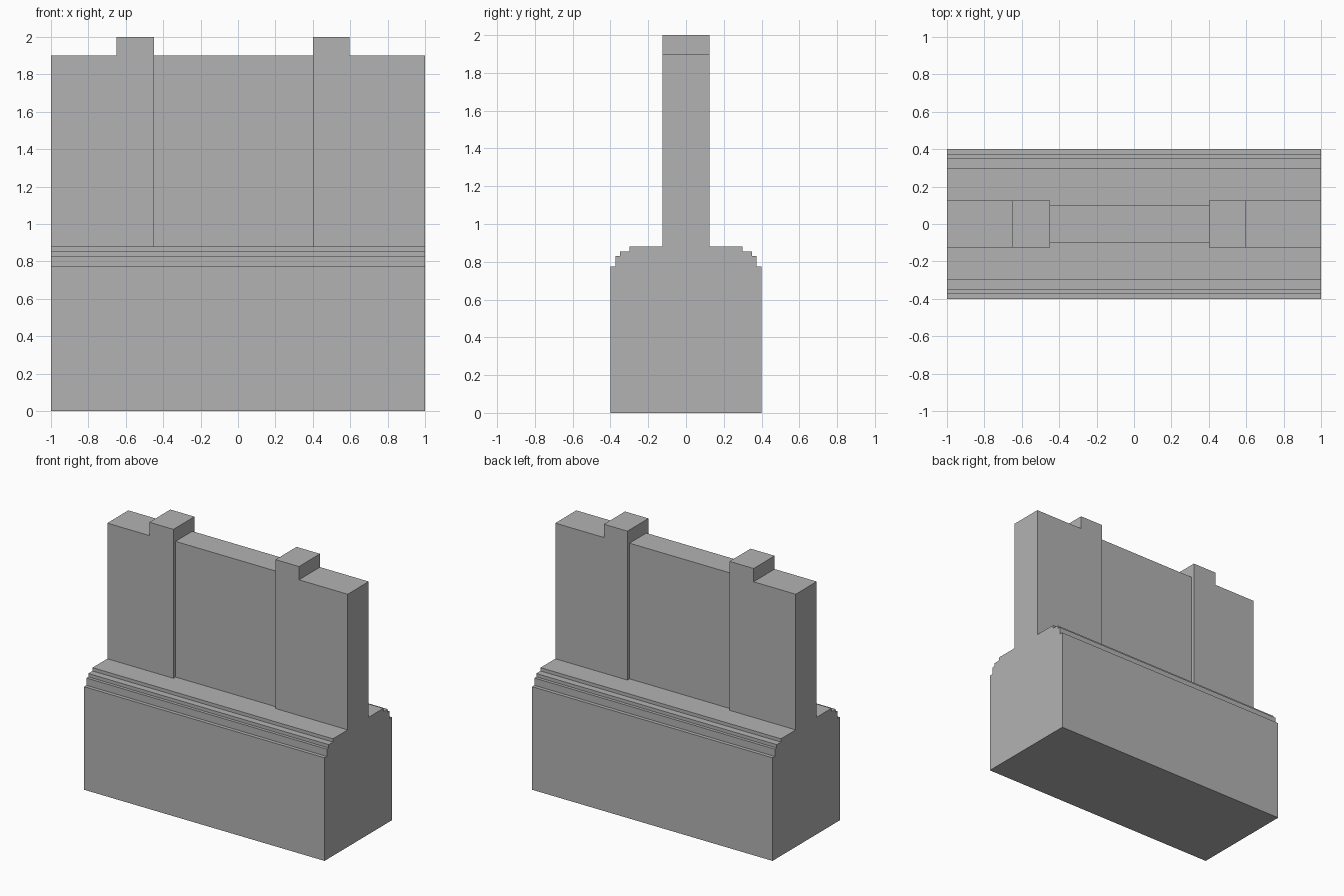
import bpy
import bmesh
from mathutils import Vector

cube = bpy.data.objects.get("Cube")
if cube:
    bpy.data.objects.remove(cube, do_unlink=True)

# One plain grey for the whole model
GREY = (0.45, 0.45, 0.45, 1)
stone = bpy.data.materials.new("plain_grey")
stone.use_nodes = True
stone.diffuse_color = GREY
stone.node_tree.nodes["Principled BSDF"].inputs["Base Color"].default_value = GREY


def extrude_profile(name, points, offset):
    """Close a flat outline and sweep it along offset."""
    bm = bmesh.new()
    face = bm.faces.new([bm.verts.new(p) for p in points])
    swept = bmesh.ops.extrude_face_region(bm, geom=[face], use_keep_orig=True)
    moved = [v for v in swept["geom"] if isinstance(v, bmesh.types.BMVert)]
    bmesh.ops.translate(bm, verts=moved, vec=Vector(offset))
    bmesh.ops.recalc_face_normals(bm, faces=bm.faces)
    mesh = bpy.data.meshes.new(name)
    bm.to_mesh(mesh)
    bm.free()
    mesh.materials.append(stone)
    obj = bpy.data.objects.new(name, mesh)
    bpy.context.collection.objects.link(obj)
    return obj


def wall(name, outline, half_depth):
    """Upright slab from an x-z outline, centred on y = 0."""
    return extrude_profile(name, [(x, -half_depth, z) for x, z in outline],
                           (0, 2 * half_depth, 0))


LEDGE, WALL_TOP, PIER_TOP = 0.88, 1.9, 2.0
PIER_DEPTH, PANEL_DEPTH = 0.125, 0.1
RIGHT_EDGE, LEFT_EDGE = -0.45, 0.4

# Base with stepped moulding, mirrored front to back
half = [(0.4, 0), (0.4, 0.775), (0.373, 0.775), (0.373, 0.83),
        (0.35, 0.83), (0.35, 0.855), (0.3, 0.855), (0.3, LEDGE)]
section = half + [(-y, z) for y, z in reversed(half)]
extrude_profile("stepped_base", [(-1, y, z) for y, z in section], (2, 0, 0))

# End walls, each with a raised pier beside the panel
for name, end, step, inner in (("right_wall", -1, -0.65, RIGHT_EDGE),
                               ("left_wall", 1, 0.595, LEFT_EDGE)):
    wall(name, [(end, LEDGE), (inner, LEDGE), (inner, PIER_TOP),
                (step, PIER_TOP), (step, WALL_TOP), (end, WALL_TOP)], PIER_DEPTH)

# Recessed panel between the piers
wall("centre_panel", [(RIGHT_EDGE, LEDGE), (LEFT_EDGE, LEDGE),
                      (LEFT_EDGE, WALL_TOP), (RIGHT_EDGE, WALL_TOP)], PANEL_DEPTH)
